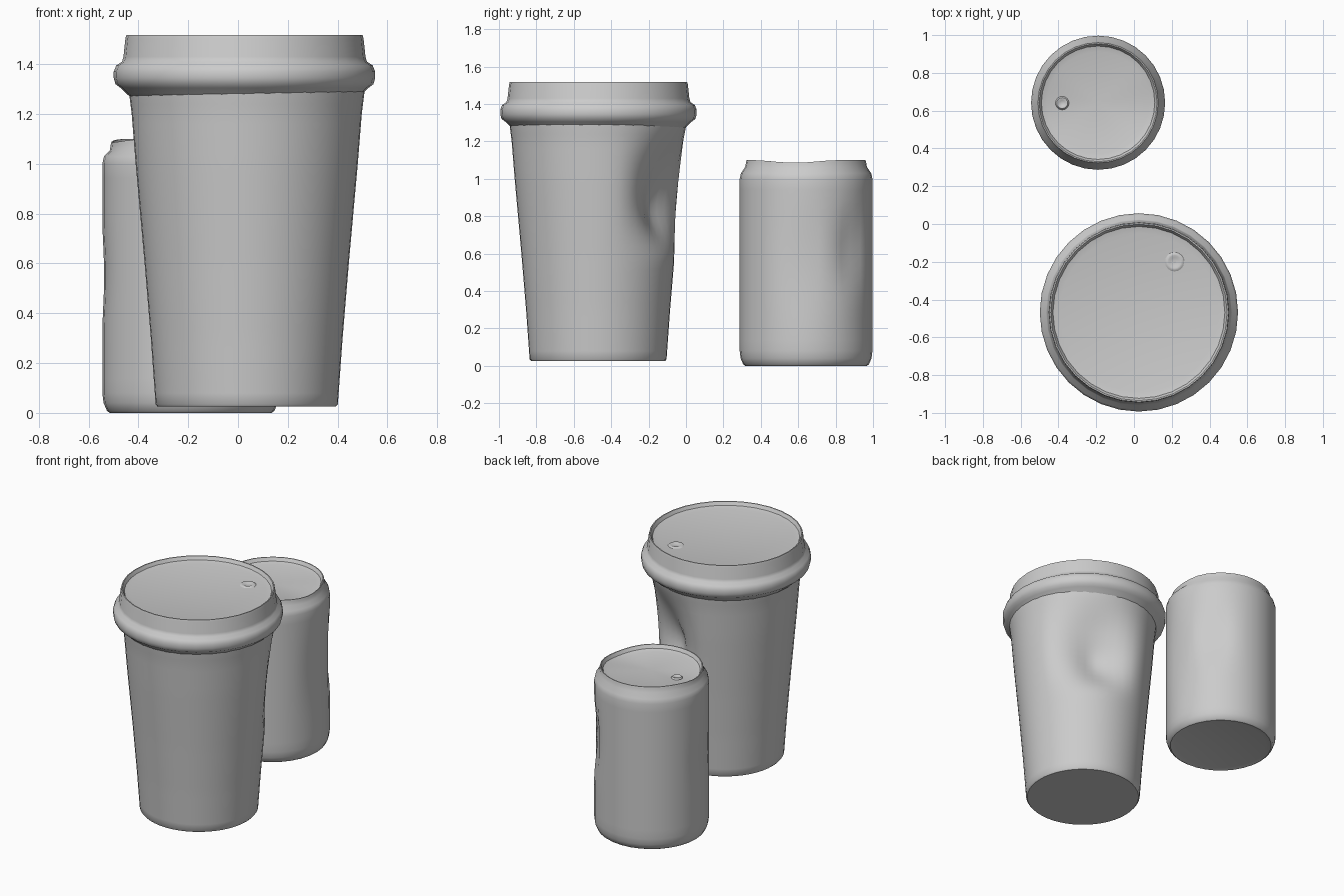
import bpy, bmesh, math

if "Cube" in bpy.data.objects:
    bpy.data.objects.remove(bpy.data.objects["Cube"])


def bump(d, w):
    """Smooth 1-to-0 falloff over distance w."""
    d = min(abs(d) / w, 1)
    return 0.5 + 0.5 * math.cos(math.pi * d)


def refine(profile, step):
    """Split long profile segments so dents have vertices to move."""
    out = [profile[0]]
    for (r0, z0), (r1, z1) in zip(profile, profile[1:]):
        n = max(1, math.ceil(math.hypot(r1 - r0, z1 - z0) / step))
        out += [(r0 + (r1 - r0) * i / n, z0 + (z1 - z0) * i / n) for i in range(1, n + 1)]
    return out


def lathe(name, centre, profile, sides, warp=None):
    """Revolve an (r, z) profile; warp(angle_deg, r, z) returns new (r, z)."""
    bm = bmesh.new()
    rings = []
    for r, z in profile:
        if r < 1e-5:
            rings.append([bm.verts.new((0, 0, z))])
            continue
        ring = []
        for i in range(sides):
            a = 2 * math.pi * i / sides
            deg = (math.degrees(a) + 180) % 360 - 180
            rr, zz = warp(deg, r, z) if warp else (r, z)
            ring.append(bm.verts.new((rr * math.cos(a), rr * math.sin(a), zz)))
        rings.append(ring)
    for lo, hi in zip(rings, rings[1:]):
        for i in range(sides):
            j = (i + 1) % sides
            quad = [lo[i % len(lo)], lo[j % len(lo)], hi[j % len(hi)], hi[i % len(hi)]]
            bm.faces.new(list(dict.fromkeys(quad)))
    bmesh.ops.recalc_face_normals(bm, faces=bm.faces)
    me = bpy.data.meshes.new(name)
    bm.to_mesh(me)
    bm.free()
    ob = bpy.data.objects.new(name, me)
    bpy.context.collection.objects.link(ob)
    ob.location = (centre[0], centre[1], 0)
    bpy.ops.object.select_all(action='DESELECT')
    ob.select_set(True)
    bpy.context.view_layer.objects.active = ob
    bpy.ops.object.shade_smooth_by_angle(angle=math.radians(42))
    return ob


def cup_dent(deg, r, z):
    # deep pinch on the back right, fading upward to the lid
    zc = 0.92
    v = bump(z - zc, 0.38 if z < zc else 0.42)
    squeeze = 0.115 * bump(deg - 60, 48) * v
    hollow = 0.035 * bump(deg - 68, 34) * bump(z - 0.8, 0.24)
    if r < 0.3:
        return r, z
    return r - squeeze - hollow, z


def can_dent(deg, r, z):
    # creased side and slightly bent rim
    if z > 1.04:
        y = r * math.sin(math.radians(deg))
        return r, z - 0.014 * bump(y + 0.06, 0.24)
    if r < 0.3:
        return r, z
    d = 0.03 * bump(deg - 42, 22) * bump(z - 0.62, 0.32)
    d += 0.015 * bump(deg, 34) * bump(z - 0.55, 0.45)
    d += 0.008 * bump(deg + 175, 30) * bump(z - 0.55, 0.25)
    return r - d, z


# Paper cup body
body = [(0, 0.025), (0.358, 0.025), (0.366, 0.035), (0.385, 0.3), (0.41, 0.6),
        (0.446, 1.0), (0.462, 1.2), (0.472, 1.28), (0.475, 1.31)]
lathe("cup_body", (0.035, -0.47), body[:2] + refine(body[2:], 0.05), 48, cup_dent)

# Lid: rounded rim band, upright collar and shallow recessed top
lathe("cup_lid", (0.026, -0.468),
      [(0.46, 1.27), (0.478, 1.285), (0.498, 1.305), (0.518, 1.32), (0.525, 1.345), (0.525, 1.37),
       (0.515, 1.395), (0.492, 1.41), (0.486, 1.43), (0.478, 1.505), (0.474, 1.518),
       (0.467, 1.518), (0.455, 1.496), (0.42, 1.488), (0, 1.485)], 32)

# Drinks can
can = [(0, 0.012), (0.29, 0.008), (0.325, 0), (0.336, 0.008), (0.35, 0.04), (0.355, 0.08),
       (0.355, 1.0), (0.348, 1.03), (0.325, 1.065), (0.321, 1.09), (0.318, 1.1),
       (0.312, 1.1), (0.3, 1.078), (0.27, 1.07), (0, 1.068)]
lathe("drinks_can", (-0.19, 0.642), can[:5] + refine(can[4:8], 0.06)[1:] + can[8:], 32, can_dent)

# Small raised-edge dimples on both tops
for name, c, r, z in (("lid_sip_hole", (0.215, -0.2), 0.055, 1.484),
                      ("can_tab", (-0.38, 0.64), 0.036, 1.067)):
    lathe(name, c, [(r, z), (r * 0.8, z + 0.009), (r * 0.6, z + 0.009),
                    (r * 0.4, z + 0.004), (0, z + 0.003)], 16)
